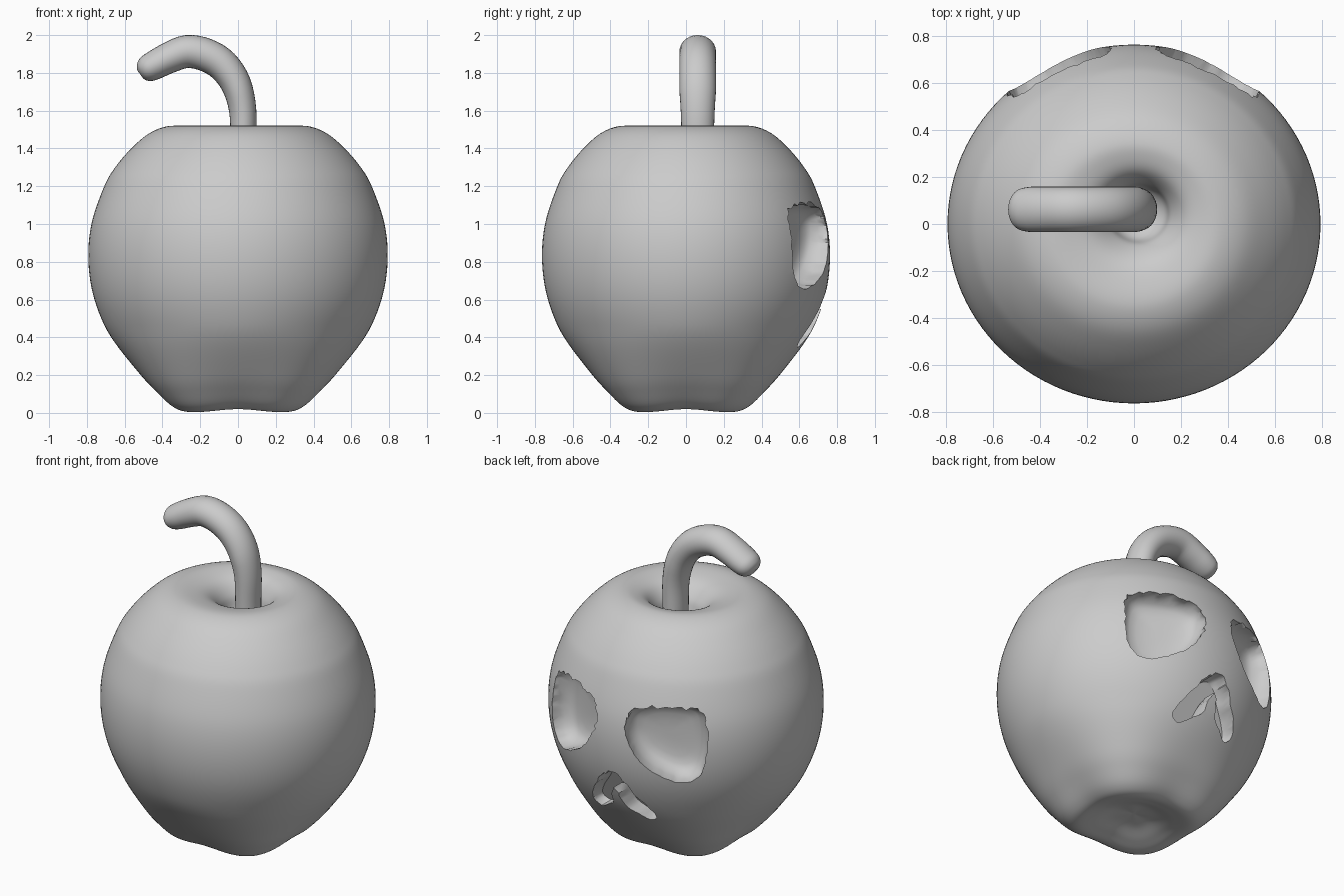
import bpy, bmesh, math, random
from mathutils import Vector

random.seed(4)
cube = bpy.data.objects.get("Cube")
if cube:
    bpy.data.objects.remove(cube, do_unlink=True)

grey = bpy.data.materials.new("matte_grey")
grey.use_nodes = True
grey.diffuse_color = (0.6, 0.6, 0.6, 1)
bsdf = grey.node_tree.nodes["Principled BSDF"]
bsdf.inputs["Base Color"].default_value = grey.diffuse_color
bsdf.inputs["Roughness"].default_value = 0.7


def smooth_path(points, steps, closed=False):
    """Catmull-Rom interpolation through the points."""
    pts = [Vector(p) for p in points]
    n = len(pts)
    pick = (lambda i: pts[i % n]) if closed else (lambda i: pts[max(0, min(n - 1, i))])
    out = []
    for i in range(n if closed else n - 1):
        a, b, c, d = (pick(i + k) for k in (-1, 0, 1, 2))
        for s in range(steps):
            t = s / steps
            out.append(0.5 * (2 * b + (c - a) * t + (2 * a - 5 * b + 4 * c - d) * t ** 2
                              + (3 * b - a - 3 * c + d) * t ** 3))
    return out if closed else out + [pts[-1]]


def loft(name, rings):
    """Skin a list of equal-length rings and cap both ends."""
    bm = bmesh.new()
    rows = [[bm.verts.new(p) for p in ring] for ring in rings]
    n = len(rows[0])
    for lo, hi in zip(rows, rows[1:]):
        for i in range(n):
            j = (i + 1) % n
            bm.faces.new((lo[i], lo[j], hi[j], hi[i]))
    bm.faces.new(rows[0])
    bm.faces.new(rows[-1])
    bmesh.ops.recalc_face_normals(bm, faces=bm.faces)
    mesh = bpy.data.meshes.new(name)
    bm.to_mesh(mesh)
    bm.free()
    mesh.materials.append(grey)
    obj = bpy.data.objects.new(name, mesh)
    bpy.context.collection.objects.link(obj)
    return obj


def activate(obj):
    bpy.ops.object.select_all(action='DESELECT')
    obj.select_set(True)
    bpy.context.view_layer.objects.active = obj


# Fruit body: lathe profile (radius, height) with four soft lobes near the base
profile = [(0.01, 0.07), (0.12, 0.055), (0.22, 0.022), (0.31, 0.004), (0.38, 0.03),
           (0.455, 0.1), (0.54, 0.2), (0.675, 0.4), (0.76, 0.6), (0.792, 0.8),
           (0.776, 1.0), (0.708, 1.2), (0.65, 1.3), (0.565, 1.4), (0.47, 1.48),
           (0.37, 1.518), (0.28, 1.512), (0.2, 1.48), (0.14, 1.41), (0.105, 1.32), (0.01, 1.25)]


def body_ring(r, z, sides=112):
    low = max(0, 1 - z / 0.45) if r > 0.02 else 0
    dimple = max(0, 1 - r / 0.36) if z > 1.2 else 0
    ring = []
    for i in range(sides):
        t = math.tau * i / sides
        lobe = -math.cos(4 * t)
        rr = r * (1 + 0.07 * low ** 1.3 * lobe)
        lift = 0.008 * low * (1 - lobe) * min(1, r / 0.25)
        ring.append((rr * math.cos(t) + 0.03 * dimple,
                     rr * math.sin(t) * 0.962 + 0.07 * dimple, z + lift))
    return ring


body = loft("fruit_body", [body_ring(*p) for p in smooth_path(profile, 6)])


# Carved face: bowl-shaped cutters, ragged along the rim and smooth inside
def carve(name, outline, angle, levels, tilt=0, side=1, steps=5, rough=0.012):
    smooth = smooth_path(outline, steps, closed=True)
    mid = Vector((0, sum(p.y for p in smooth) / len(smooth)))
    ragged = []
    for p in smooth:
        k = rough if p.y > mid.y else rough * 0.3
        ragged.append(p + Vector((random.uniform(-k, k), random.uniform(-k, k))))
    rings = []
    for dist, scale in levels:
        ring = []
        for p in ragged if scale > 0.98 else smooth:
            q = mid + (p - mid) * scale
            d = dist + tilt * (q.y - mid.y)
            x = d * math.sin(angle) + q.x * math.cos(angle)
            y = d * math.cos(angle) - q.x * math.sin(angle)
            ring.append((side * x, y, q.y))
        rings.append(ring)
    cutter = loft(name, rings)
    cutter.hide_render = True
    mod = body.modifiers.new(name, 'BOOLEAN')
    mod.operation = 'DIFFERENCE'
    mod.solver = 'EXACT'
    mod.object = cutter
    activate(body)
    bpy.ops.object.modifier_apply(modifier=mod.name)
    bpy.data.objects.remove(cutter, do_unlink=True)


eye = [(-0.21, 1.05), (-0.1, 1.1), (0.06, 1.11), (0.2, 1.09), (0.24, 0.99), (0.24, 0.82),
       (0.2, 0.7), (0.11, 0.655), (0.0, 0.68), (-0.12, 0.75), (-0.2, 0.85), (-0.23, 0.95)]
bowl = [(0.95, 1), (0.69, 0.99), (0.665, 0.95), (0.635, 0.88), (0.615, 0.76),
        (0.605, 0.58), (0.6, 0.38), (0.598, 0.18), (0.598, 0.03)]
for side, label in ((1, "left"), (-1, "right")):
    carve(label + "_eye_cutter", eye, math.radians(25.5), bowl, side=side)

half_nose = [(0.06, 0.63), (0.11, 0.56), (0.18, 0.47), (0.22, 0.385), (0.17, 0.345),
             (0.11, 0.38), (0.05, 0.42), (0.025, 0.49)]
nose = ([(0, 0.66)] + half_nose + [(0, 0.54)]
        + [(-x, z) for x, z in reversed(half_nose)])
carve("nose_cutter", nose, 0, [(0.9, 1), (0.6, 0.99), (0.57, 0.93)], tilt=0.45, steps=3)

# Stem: bent tube (x, z, radius) with a rounded tip
stem_path = [(0.03, 1.22, 0.068), (0.028, 1.42, 0.068), (0.025, 1.6, 0.072), (-0.01, 1.74, 0.08),
             (-0.08, 1.84, 0.086), (-0.17, 1.895, 0.088), (-0.27, 1.913, 0.087),
             (-0.365, 1.88, 0.082), (-0.45, 1.837, 0.076), (-0.488, 1.82, 0.068),
             (-0.512, 1.81, 0.05), (-0.523, 1.805, 0.025), (-0.526, 1.803, 0.004)]
centres = smooth_path(stem_path, 4)
rings = []
for i, c in enumerate(centres):
    t = centres[min(i + 1, len(centres) - 1)] - centres[max(i - 1, 0)]
    t = Vector((t.x, t.y)).normalized()
    ring = []
    for k in range(28):
        a = math.tau * k / 28
        across = c.z * math.cos(a)
        depth = min(1.25 * c.z, 0.097) * math.sin(a)
        ring.append((c.x - t.y * across, 0.062 + depth, c.y + t.x * across))
    rings.append(ring)
stem = loft("stem", rings)

for obj in (body, stem):
    activate(obj)
    bpy.ops.object.shade_smooth_by_angle(angle=math.radians(40))
